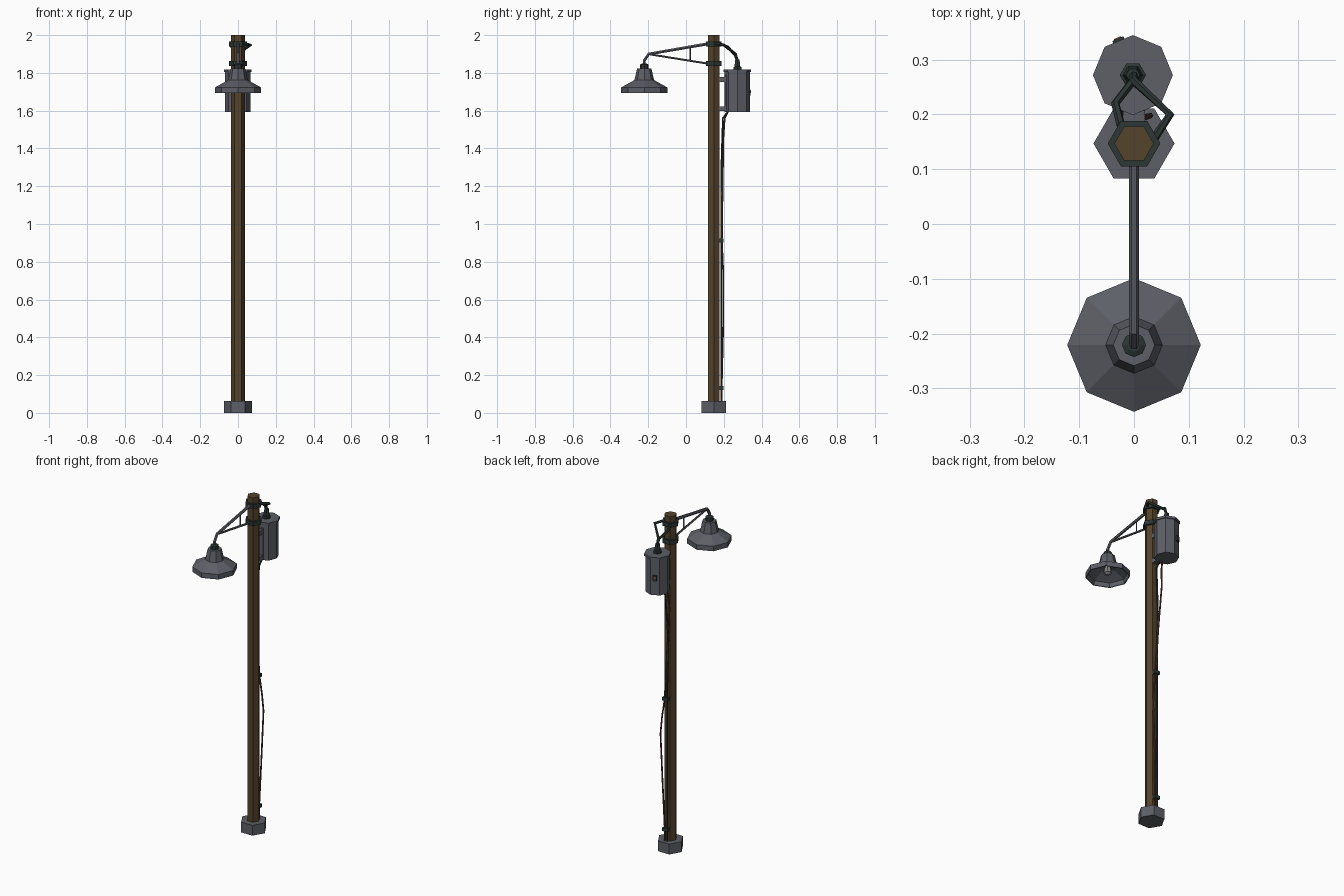
import bpy, bmesh, math
from mathutils import Matrix

if "Cube" in bpy.data.objects:
    bpy.data.objects.remove(bpy.data.objects["Cube"])


def mat(name, rgb):
    m = bpy.data.materials.new(name)
    m.diffuse_color = (*rgb, 1)
    m.use_nodes = True
    m.node_tree.nodes["Principled BSDF"].inputs["Base Color"].default_value = m.diffuse_color
    return m


STEEL = mat("grey steel", (0.11, 0.115, 0.135))
WOOD = mat("brown wood", (0.088, 0.056, 0.025))
DARK = mat("dark green rubber", (0.025, 0.038, 0.035))
COPPER = mat("red brown cable", (0.12, 0.045, 0.03))
ORANGE = mat("orange label", (0.2, 0.09, 0.03))
GLASS = mat("pale glass", (0.22, 0.22, 0.21))


def finish(name, bm, material):
    bmesh.ops.recalc_face_normals(bm, faces=bm.faces)
    me = bpy.data.meshes.new(name)
    bm.to_mesh(me)
    bm.free()
    me.materials.append(material)
    ob = bpy.data.objects.new(name, me)
    bpy.context.collection.objects.link(ob)
    return ob


def lathe(name, profile, n, x, y, material):
    """Faceted turned part from (radius, z) pairs, capped at both ends."""
    bm = bmesh.new()
    rings = [[bm.verts.new((x + r * math.cos(2 * math.pi * i / n),
                            y + r * math.sin(2 * math.pi * i / n), z))
              for i in range(n)] for r, z in profile]
    for a, b in zip(rings, rings[1:]):
        for i in range(n):
            j = (i + 1) % n
            bm.faces.new((a[i], a[j], b[j], b[i]))
    bm.faces.new(rings[0])
    bm.faces.new(rings[-1])
    return finish(name, bm, material)


def box(name, centre, size, material, angle=0):
    bm = bmesh.new()
    bmesh.ops.create_cube(bm, size=1, matrix=Matrix.Translation(centre)
                          @ Matrix.Rotation(angle, 4, 'Z')
                          @ Matrix.Diagonal((*size, 1)))
    return finish(name, bm, material)


def tube(name, points, radius, material, res=1):
    cu = bpy.data.curves.new(name, 'CURVE')
    cu.dimensions = '3D'
    cu.bevel_depth = radius
    cu.bevel_resolution = res
    cu.use_fill_caps = True
    sp = cu.splines.new('POLY')
    sp.points.add(len(points) - 1)
    for p, co in zip(sp.points, points):
        p.co = (*co, 1)
    ob = bpy.data.objects.new(name, cu)
    bpy.context.collection.objects.link(ob)
    cu.materials.append(material)
    bpy.ops.object.select_all(action='DESELECT')
    ob.select_set(True)
    bpy.context.view_layer.objects.active = ob
    bpy.ops.object.convert(target='MESH')
    for poly in ob.data.polygons:
        poly.use_smooth = False
    return ob


PY, LY, CY = 0.147, -0.221, 0.272   # pole, lamp and canister centres

# Pole, foot and collars
lathe("pole", [(0.036, 0.03), (0.036, 2.0)], 6, 0, PY, WOOD)
lathe("foot", [(0.074, 0), (0.074, 0.062)], 6, 0, PY, STEEL)
for nm, z in (("upper_collar", 1.953), ("lower_collar", 1.85)):
    lathe(nm, [(0.036, z - 0.013), (0.048, z - 0.013),
               (0.048, z + 0.013), (0.036, z + 0.013)], 6, 0, PY, DARK)

# Lamp arm, brace and strut
tube("lamp_arm", [(0, LY, 1.835), (0, LY, 1.865), (0, -0.197, 1.9),
                  (0, 0.11, 1.953)], 0.009, STEEL)
tube("arm_brace", [(0, -0.19, 1.898), (0, 0.11, 1.85)], 0.006, STEEL)
tube("arm_strut", [(0, 0.022, 1.866), (0, 0.022, 1.936)], 0.004, STEEL, 0)

# Hollow lamp shade, socket and bulb
lathe("lamp_shade", [(0.03, 1.755), (0.05, 1.75), (0.112, 1.718), (0.117, 1.693),
                     (0.122, 1.693), (0.122, 1.723), (0.052, 1.762),
                     (0.038, 1.823), (0.022, 1.823)], 8, 0, LY, STEEL)
lathe("lamp_socket", [(0.022, 1.82), (0.022, 1.845), (0.012, 1.85)],
      8, 0, LY, DARK)
lathe("bulb", [(0.008, 1.705), (0.022, 1.715), (0.024, 1.733), (0.014, 1.757)],
      8, 0, LY, GLASS)

# Canister with lid, insulator and label
lathe("canister", [(0.067, 1.592), (0.067, 1.806)], 8, -0.002, CY, STEEL)
lathe("canister_lid", [(0.073, 1.805), (0.073, 1.819)], 8, -0.002, CY, STEEL)
lathe("insulator", [(0.024, 1.815), (0.024, 1.83), (0.018, 1.833),
                    (0.013, 1.872), (0.009, 1.872)], 6, -0.002, CY, DARK)
a = math.radians(112.5)
for nm, d, sz, z, m in (("latch_plate", 0.066, (0.022, 0.012, 0.032), 1.695, DARK),
                        ("latch_label", 0.071, (0.014, 0.006, 0.012), 1.70, ORANGE)):
    box(nm, (-0.002 + d * math.cos(a), CY + d * math.sin(a), z), sz, m, a - math.pi / 2)

# Bracket joining canister to pole
box("bracket_plate", (0, 0.215, 1.69), (0.04, 0.018, 0.19), STEEL)
for nm, z in (("bracket_top", 1.765), ("bracket_bottom", 1.61)):
    box(nm, (0, 0.195, z), (0.04, 0.04, 0.026), STEEL)

# Cables from insulator to the upper collar
tube("right_cable", [(0, CY, 1.865), (-0.001, 0.262, 1.90), (0.066, 0.2, 1.948),
                     (0.038, 0.158, 1.955)], 0.008, DARK)
tube("left_cable", [(0, CY, 1.865), (-0.003, 0.26, 1.895), (-0.034, 0.22, 1.938),
                    (-0.024, 0.18, 1.955)], 0.008, DARK)

# Cables sagging down the back of the pole, held by clips
tube("red_cable", [(0.008, 0.188, 0.05), (0.008, 0.189, 0.13), (0.018, 0.196, 0.42),
                   (0.03, 0.198, 0.7), (0.022, 0.195, 0.8), (0.008, 0.19, 0.91),
                   (-0.01, 0.194, 1.2), (-0.03, 0.198, 1.46), (-0.022, 0.205, 1.56),
                   (-0.012, 0.225, 1.6)], 0.005, COPPER)
tube("dark_cable", [(-0.006, 0.186, 0.05), (-0.006, 0.186, 0.91),
                    (-0.012, 0.187, 1.3), (0.004, 0.195, 1.56),
                    (0.006, 0.225, 1.6)], 0.005, DARK)
for i, z in enumerate((0.132, 0.912)):
    box("cable_clip_%d" % (i + 1), (0.001, 0.188, z), (0.034, 0.022, 0.02), DARK)
